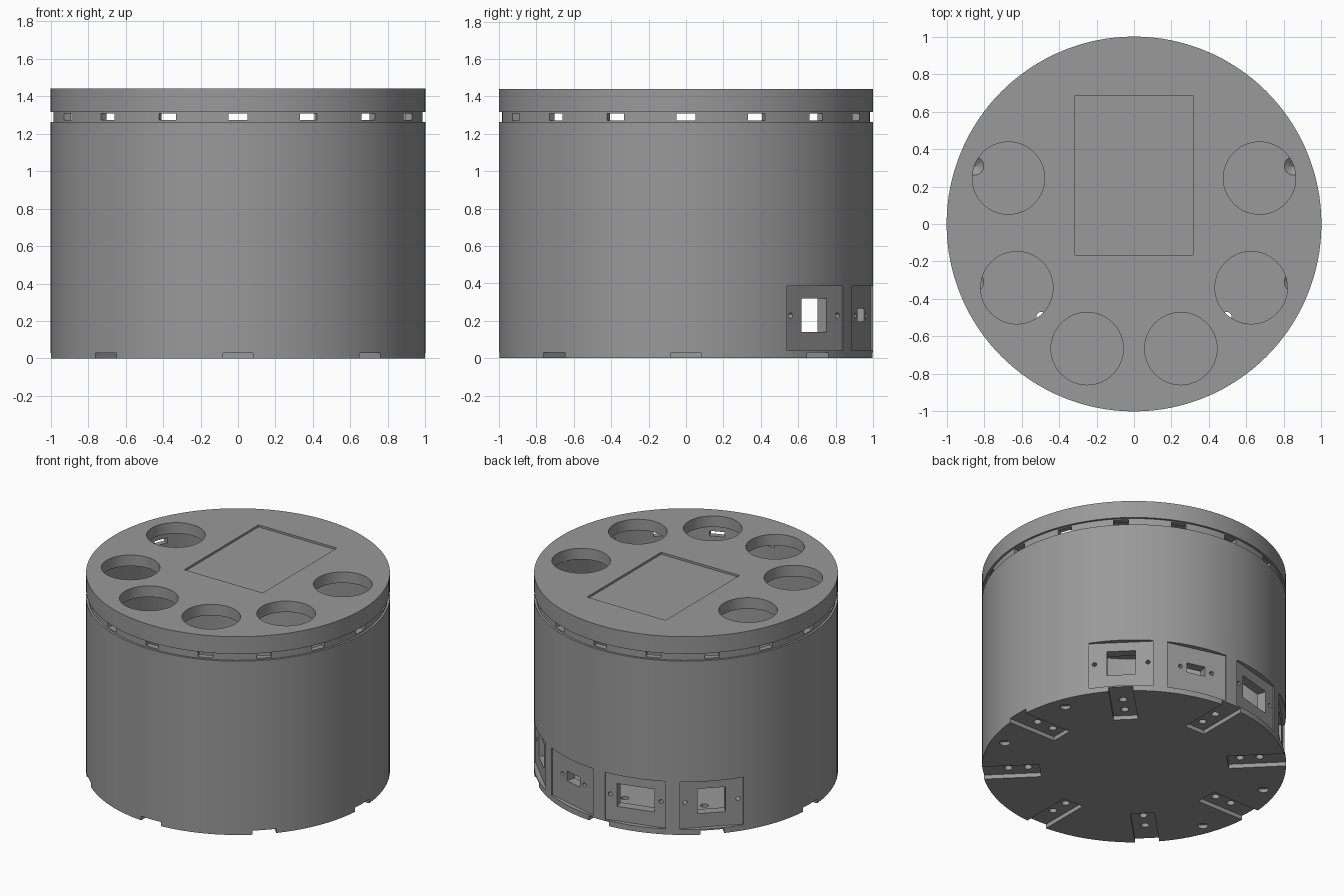
import bpy, bmesh, math
from mathutils import Matrix, Vector

if "Cube" in bpy.data.objects:
    bpy.data.objects.remove(bpy.data.objects["Cube"])

grey = bpy.data.materials.new("plain grey")
grey.diffuse_color = (0.32, 0.32, 0.32, 1)
grey.use_nodes = True
grey.node_tree.nodes["Principled BSDF"].inputs["Base Color"].default_value = grey.diffuse_color


def make_object(name, bm):
    bmesh.ops.recalc_face_normals(bm, faces=bm.faces)
    mesh = bpy.data.meshes.new(name)
    bm.to_mesh(mesh)
    bm.free()
    mesh.materials.append(grey)
    ob = bpy.data.objects.new(name, mesh)
    bpy.context.collection.objects.link(ob)
    return ob


def lathe(name, profile, steps=128):
    bm = bmesh.new()
    vs = [bm.verts.new((r, 0, z)) for r, z in profile]
    es = [bm.edges.new(p) for p in zip(vs, vs[1:])]
    bmesh.ops.spin(bm, geom=vs + es, cent=(0, 0, 0), axis=(0, 0, 1),
                   angle=math.tau, steps=steps)
    bmesh.ops.remove_doubles(bm, verts=bm.verts, dist=1e-4)
    return make_object(name, bm)


def add_box(bm, az, d0, d1, w, z0, z1, side=0):
    """Box facing outwards at azimuth az (degrees), from distance d0 to d1."""
    m = (Matrix.Rotation(math.radians(az), 4, 'Z')
         @ Matrix.Translation(((d0 + d1) / 2, side, (z0 + z1) / 2))
         @ Matrix.Diagonal((d1 - d0, w, z1 - z0, 1)))
    bmesh.ops.create_cube(bm, size=1, matrix=m)


def add_cone(bm, x, y, z0, z1, r0, r1, seg=24):
    bmesh.ops.create_cone(bm, cap_ends=True, segments=seg, radius1=r0, radius2=r1,
                          depth=z1 - z0, matrix=Matrix.Translation((x, y, (z0 + z1) / 2)))


def add_peg(bm, az, d, side, z, r, length):
    """Small cylinder lying along the outward direction at azimuth az."""
    m = (Matrix.Rotation(math.radians(az), 4, 'Z')
         @ Matrix.Translation((d, side, z)) @ Matrix.Rotation(math.pi / 2, 4, 'Y'))
    bmesh.ops.create_cone(bm, cap_ends=True, segments=16, radius1=r, radius2=r,
                          depth=length, matrix=m)


def cut(ob, bm):
    cutter = make_object("cutter", bm)
    cutter.hide_render = True
    mod = ob.modifiers.new("cut", 'BOOLEAN')
    mod.operation, mod.solver, mod.object = 'DIFFERENCE', 'EXACT', cutter
    bpy.context.view_layer.objects.active = ob
    bpy.ops.object.modifier_apply(modifier=mod.name)
    bpy.data.objects.remove(cutter)


def polar(r, az):
    a = math.radians(az)
    return r * math.cos(a), r * math.sin(a)


# drum body: floor, wall and recessed neck band
body = lathe("drum_body", [(0, 0), (1, 0), (1, 1.262), (0.985, 1.262), (0.985, 1.315),
                           (0.945, 1.315), (0.945, 0.07), (0, 0.07)])

# vent slots, underside notches and connector panel openings
PANELS = [(45, 0.19, 0.14, 0.32, 0.177), (75, 0.13, 0.195, 0.265, 0.113),
          (105, 0.26, 0.145, 0.31, 0.177), (135, 0.19, 0.14, 0.32, 0.177)]
bm = bmesh.new()
for i in range(16):
    add_box(bm, i * 22.5, 0.9, 1.05, 0.1, 1.272, 1.308)
for i in range(8):
    add_box(bm, i * 45, 0.62, 1.1, 0.16, -0.05, 0.03)
for az, *_ in PANELS:
    add_box(bm, az, 0.9, 1.1, 0.424, 0.04, 0.385)
cut(body, bm)

# screw holes through the floor, and blind lid-screw pits
bm = bmesh.new()
for i in range(8):
    for r in (0.70, 0.83):
        add_cone(bm, *polar(r, i * 45), -0.05, 0.2, 0.026, 0.026)
for az in (20, 160, 200, 340):
    add_cone(bm, *polar(0.905, az), -0.05, 0.025, 0.034, 0.034)
    add_cone(bm, *polar(0.905, az), 0.032, 0.075, 0.002, 0.055)
cut(body, bm)

# connector panels: flat plates with a window and two screw holes
parts = [body]
for az, w, z0, z1, screw in PANELS:
    bm = bmesh.new()
    add_box(bm, az, 0.9, 0.967, 0.424, 0.04, 0.385)
    plate = make_object("connector_panel", bm)
    bm = bmesh.new()
    add_box(bm, az, 0.8, 1.1, w, z0, z1)
    for s in (-screw, screw):
        add_peg(bm, az, 0.95, s, 0.228, 0.015, 0.3)
    cut(plate, bm)
    parts.append(plate)

# lid with round openings and a shallow rectangular recess
lid = lathe("lid", [(0, 1.36), (0.945, 1.36), (0.945, 1.315), (1, 1.315), (1, 1.44), (0, 1.44)])
bm = bmesh.new()
for x, y in ((0.67, 0.245), (0.625, -0.34), (0.25, -0.665)):
    for s in (-1, 1):
        add_cone(bm, s * x, y, 1.33, 1.5, 0.193, 0.193, 64)
m = Matrix.Translation((0, 0.26, 1.475)) @ Matrix.Diagonal((0.63, 0.852, 0.1, 1))
bmesh.ops.create_cube(bm, size=1, matrix=m)
cut(lid, bm)
parts.append(lid)

# smooth round walls, keep edges sharp
for ob in parts:
    bpy.ops.object.select_all(action='DESELECT')
    ob.select_set(True)
    bpy.context.view_layer.objects.active = ob
    bpy.ops.object.shade_smooth_by_angle(angle=math.radians(25))
